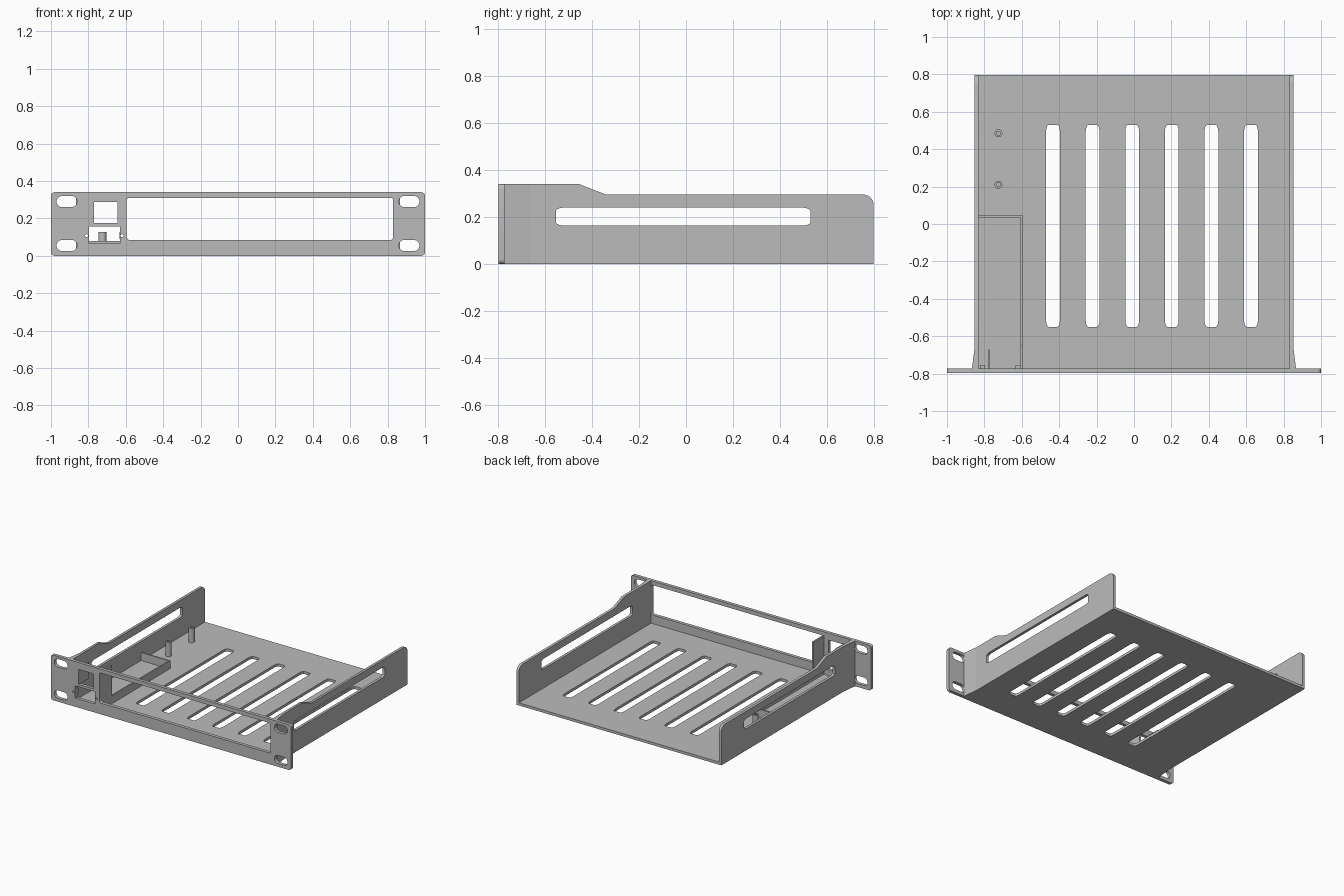
import bpy, bmesh, math
from mathutils import Vector

if "Cube" in bpy.data.objects:
    bpy.data.objects.remove(bpy.data.objects["Cube"])

grey = bpy.data.materials.new("light grey")
grey.diffuse_color = (0.5, 0.5, 0.5, 1)
grey.use_nodes = True
grey.node_tree.nodes["Principled BSDF"].inputs["Base Color"].default_value = grey.diffuse_color


def rounded(x0, x1, y0, y1, rx, ry=None, n=6):
    """Rectangle outline with elliptical corners."""
    ry = rx if ry is None else ry
    corners = [(x1 - rx, y1 - ry), (x0 + rx, y1 - ry), (x0 + rx, y0 + ry), (x1 - rx, y0 + ry)]
    return [(cx + rx * math.cos(a), cy + ry * math.sin(a))
            for q, (cx, cy) in enumerate(corners)
            for a in [(q + i / n) * math.pi / 2 for i in range(n + 1)]]


def rect(x0, x1, y0, y1):
    return [(x0, y0), (x1, y0), (x1, y1), (x0, y1)]


def circle(cx, cy, r, n=24):
    return [(cx + r * math.cos(2 * math.pi * i / n), cy + r * math.sin(2 * math.pi * i / n))
            for i in range(n)]


def plate(name, axis, low, high, outline, holes=()):
    """Sheet with holes, extruded along the given axis from low to high."""
    def place(u, v):
        return {'x': (low, u, v), 'y': (u, low, v), 'z': (u, v, low)}[axis]
    bm = bmesh.new()
    edges = []
    for loop in [outline, *holes]:
        vs = [bm.verts.new(place(u, v)) for u, v in loop]
        edges += [bm.edges.new((vs[i - 1], vs[i])) for i in range(len(vs))]
    bmesh.ops.triangle_fill(bm, edges=edges, use_beauty=True)
    out = bmesh.ops.extrude_face_region(bm, geom=bm.faces[:], use_keep_orig=True)
    shift = Vector([(high - low) * (a == axis) for a in 'xyz'])
    bmesh.ops.translate(bm, vec=shift, verts=[g for g in out['geom'] if isinstance(g, bmesh.types.BMVert)])
    bmesh.ops.recalc_face_normals(bm, faces=bm.faces[:])
    me = bpy.data.meshes.new(name)
    bm.to_mesh(me)
    bm.free()
    me.materials.append(grey)
    ob = bpy.data.objects.new(name, me)
    bpy.context.collection.objects.link(ob)
    bpy.context.view_layer.objects.active = ob
    ob.select_set(True)
    bpy.ops.object.shade_smooth_by_angle(angle=math.radians(25))
    ob.select_set(False)
    return ob


# Front panel: rack slots, large opening, socket windows and screw holes
slots = [rounded(s * 0.915 - 0.055, s * 0.915 + 0.055, z - 0.03, z + 0.03, 0.0299)
         for s in (-1, 1) for z in (0.055, 0.29)]
openings = [rounded(-0.595, 0.83, 0.085, 0.31, 0.015),
            rect(-0.77, -0.645, 0.175, 0.288),
            rect(-0.797, -0.632, 0.065, 0.157),
            circle(-0.81, 0.108, 0.008, 12), circle(-0.62, 0.108, 0.008, 12)]
plate("front_panel", 'y', -0.797, -0.772, rounded(-1, 1, 0, 0.34, 0.02), slots + openings)

# Floor with six long vents
vents = [rounded(c - 0.037, c + 0.037, -0.55, 0.53, 0.014, 0.04)
         for c in [-0.433 + 0.2117 * i for i in range(6)]]
plate("floor", 'z', 0, 0.02, rect(-0.832, 0.832, -0.772, 0.797), vents)

# Side walls with stepped top, rounded back corner and long slot
arc = [(0.752 + 0.045 * math.cos(a), 0.25 + 0.045 * math.sin(a))
       for a in [i * math.pi / 16 for i in range(9)]]
profile = [(-0.772, 0), (0.797, 0)] + arc + [(-0.34, 0.295), (-0.455, 0.34), (-0.772, 0.34)]
side_slot = rounded(-0.552, 0.528, 0.163, 0.24, 0.04, 0.014)
for side, s in (("left", -1), ("right", 1)):
    plate(side + "_wall", 'x', s * 0.832, s * 0.852, profile, [side_slot])
    # tapered brace between the wall and the panel
    plate(side + "_brace", 'z', 0, 0.34,
          [(s * 0.852, -0.772), (s * 0.866, -0.772), (s * 0.852, -0.66)])

# Low tray walls around the board bay
plate("tray_side", 'x', -0.606, -0.595, rect(-0.772, 0.047, 0.02, 0.08))
plate("tray_back", 'y', 0.036, 0.047, rect(-0.832, -0.606, 0.02, 0.08))

# Tall fin and thin rib behind the socket windows
plate("socket_fin", 'x', -0.607, -0.595, rect(-0.772, -0.65, 0.08, 0.31))
plate("socket_rib", 'x', -0.777, -0.771, rect(-0.772, -0.67, 0.17, 0.295))

# Screw bosses behind the panel
for name, x in (("left_boss", -0.81), ("right_boss", -0.62)):
    plate(name, 'y', -0.772, -0.755, rect(x - 0.013, x + 0.013, 0.09, 0.126),
          [circle(x, 0.108, 0.008, 12)])

# Hollow standoffs
for name, y in (("front_standoff", 0.21), ("back_standoff", 0.485)):
    plate(name, 'z', 0.02, 0.128, circle(-0.725, y, 0.021), [circle(-0.725, y, 0.011, 16)])
